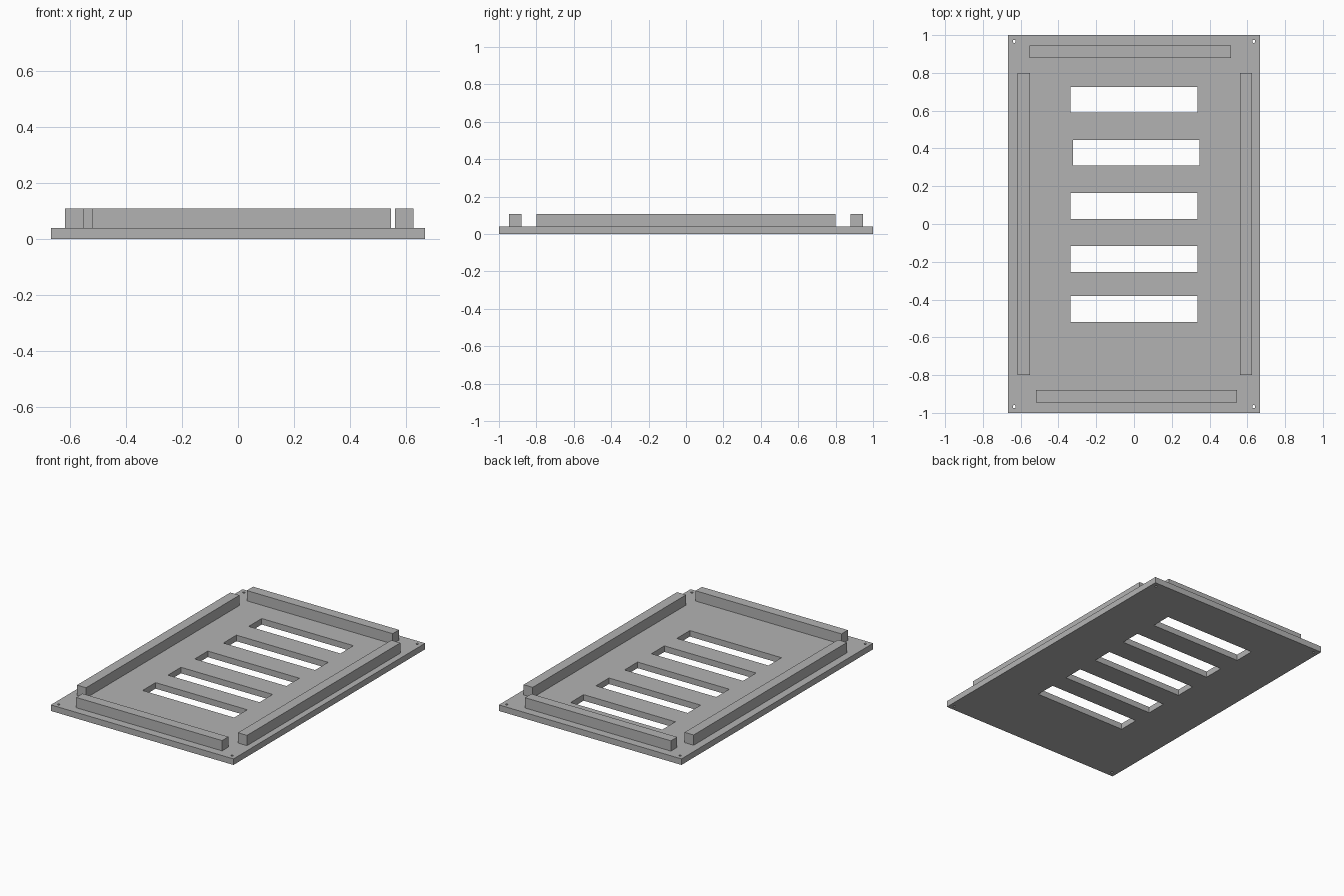
import bpy, bmesh
from mathutils import Matrix, Vector

cube = bpy.data.objects.get("Cube")
if cube:
    bpy.data.objects.remove(cube, do_unlink=True)

grey = bpy.data.materials.new("mid_grey")
grey.use_nodes = True
colour = (0.45, 0.45, 0.45, 1)
grey.diffuse_color = colour
grey.node_tree.nodes["Principled BSDF"].inputs["Base Color"].default_value = colour

PLATE_TOP, RAIL_TOP = 0.04, 0.108
HALF_X, HALF_Y = 0.667, 1.0


def add_box(bm, x0, x1, y0, y1, z0, z1):
    centre = Vector((x0 + x1, y0 + y1, z0 + z1)) / 2
    size = Matrix.Diagonal((x1 - x0, y1 - y0, z1 - z0, 1))
    bmesh.ops.create_cube(bm, size=1, matrix=Matrix.Translation(centre) @ size)


def finish(name, bm):
    mesh = bpy.data.meshes.new(name)
    bm.to_mesh(mesh)
    bm.free()
    mesh.materials.append(grey)
    obj = bpy.data.objects.new(name, mesh)
    bpy.context.collection.objects.link(obj)
    return obj


def box(name, *bounds):
    bm = bmesh.new()
    add_box(bm, *bounds)
    return finish(name, bm)


# Base plate
plate = box("base_plate", -HALF_X, HALF_X, -HALF_Y, HALF_Y, 0, PLATE_TOP)

# Cutter for the five vent slots (the second is slightly offset) and corner screw holes
bm = bmesh.new()
for x, y in ((0, 0.658), (0.011, 0.378), (0, 0.095), (0, -0.185), (0, -0.45)):
    add_box(bm, x - 0.335, x + 0.335, y - 0.068, y + 0.068, -0.1, 0.1)
for sx in (-1, 1):
    for sy in (-1, 1):
        bmesh.ops.create_cone(bm, cap_ends=True, segments=16, radius1=0.008, radius2=0.008,
                              depth=0.2, matrix=Matrix.Translation((sx * 0.634, sy * 0.967, 0)))
cutter = finish("slot_cutter", bm)
cutter.hide_render = True

# Cut the openings, then drop the cutter
cut = plate.modifiers.new("openings", "BOOLEAN")
cut.operation, cut.solver, cut.object = "DIFFERENCE", "EXACT", cutter
bpy.context.view_layer.update()
evaluated = plate.evaluated_get(bpy.context.evaluated_depsgraph_get())
cut_mesh = bpy.data.meshes.new_from_object(evaluated)
plate.modifiers.clear()
plate.data = cut_mesh
bpy.data.objects.remove(cutter, do_unlink=True)

# Raised locating rails along the four edges
for name, x0, x1, y0, y1 in (
    ("right_rail", -0.616, -0.55, -0.8, 0.8),
    ("left_rail", 0.56, 0.626, -0.8, 0.8),
    ("back_rail", -0.552, 0.514, 0.88, 0.946),
    ("front_rail", -0.52, 0.546, -0.946, -0.88),
):
    box(name, x0, x1, y0, y1, PLATE_TOP, RAIL_TOP)
